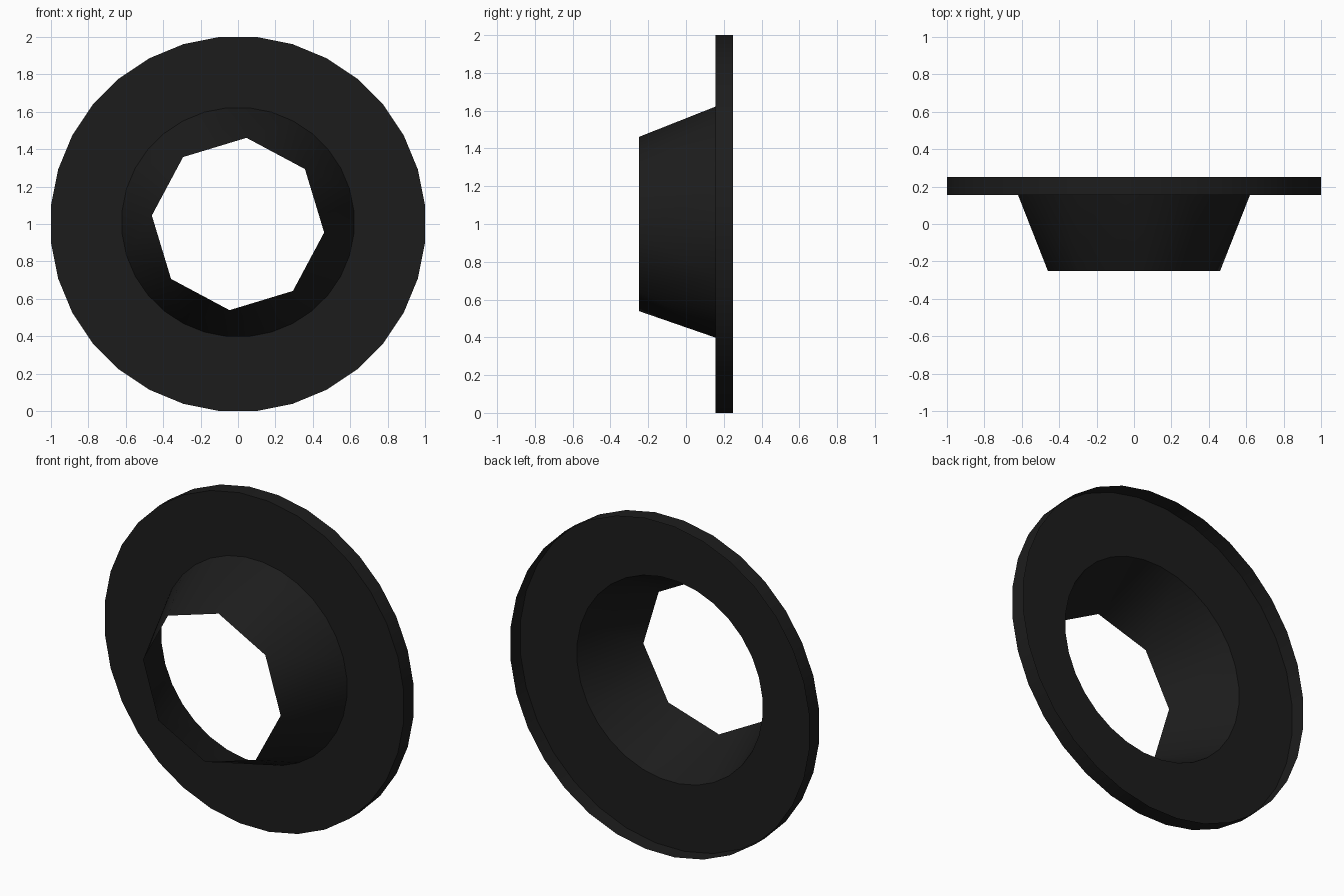
import bpy, bmesh
from math import cos, sin, radians

if "Cube" in bpy.data.objects:
    bpy.data.objects.remove(bpy.data.objects["Cube"])

SIDES = 32          # segments of the flange
STEP = 360 / SIDES

mat = bpy.data.materials.new("black")
mat.diffuse_color = (0.012, 0.012, 0.012, 1)
mat.use_nodes = True
mat.node_tree.nodes["Principled BSDF"].inputs["Base Color"].default_value = mat.diffuse_color


def ring(bm, n, rx, rz, y, cz=1.0):
    """Ring of vertices in the XZ plane, clockwise from just right of the top."""
    angles = [radians(90 - STEP / 2 - 360 / n * i) for i in range(n)]
    return [bm.verts.new((rx * cos(a), y, cz + rz * sin(a))) for a in angles]


def bridge(bm, a, b):
    n = len(a)
    for i in range(n):
        j = (i + 1) % n
        bm.faces.new((a[i], a[j], b[j], b[i]))


def finish(bm, name):
    bm.normal_update()
    me = bpy.data.meshes.new(name)
    bm.to_mesh(me)
    bm.free()
    ob = bpy.data.objects.new(name, me)
    bpy.context.collection.objects.link(ob)
    me.materials.append(mat)
    bpy.ops.object.select_all(action='DESELECT')
    ob.select_set(True)
    bpy.context.view_layer.objects.active = ob
    bpy.ops.object.shade_smooth_by_angle(angle=radians(30))
    ob.select_set(False)


# Flange: annular front plate with an outer lip, open at the back
R = 1 / cos(radians(STEP / 2))
bm = bmesh.new()
hole = ring(bm, SIDES, 0.623, 0.614, 0.155, 1.01)
front = ring(bm, SIDES, R, R, 0.155)
back = ring(bm, SIDES, R, R, 0.25)
bridge(bm, hole, front)
bridge(bm, front, back)
finish(bm, "flange")

# Collar: open thin cone from the round hole down to an octagonal mouth
bm = bmesh.new()
rim = ring(bm, SIDES, 0.623, 0.614, 0.155, 1.01)
mouth = ring(bm, 8, 0.463, 0.463, -0.25)
for k in range(8):
    m0, m1 = mouth[k], mouth[(k + 1) % 8]
    r = [rim[(4 * k + i) % SIDES] for i in range(5)]
    for i, m in enumerate((m0, m0, m1, m1)):
        bm.faces.new((m, r[i], r[i + 1]))
    bm.faces.new((m0, r[2], m1))
bmesh.ops.recalc_face_normals(bm, faces=bm.faces[:])
finish(bm, "collar")
